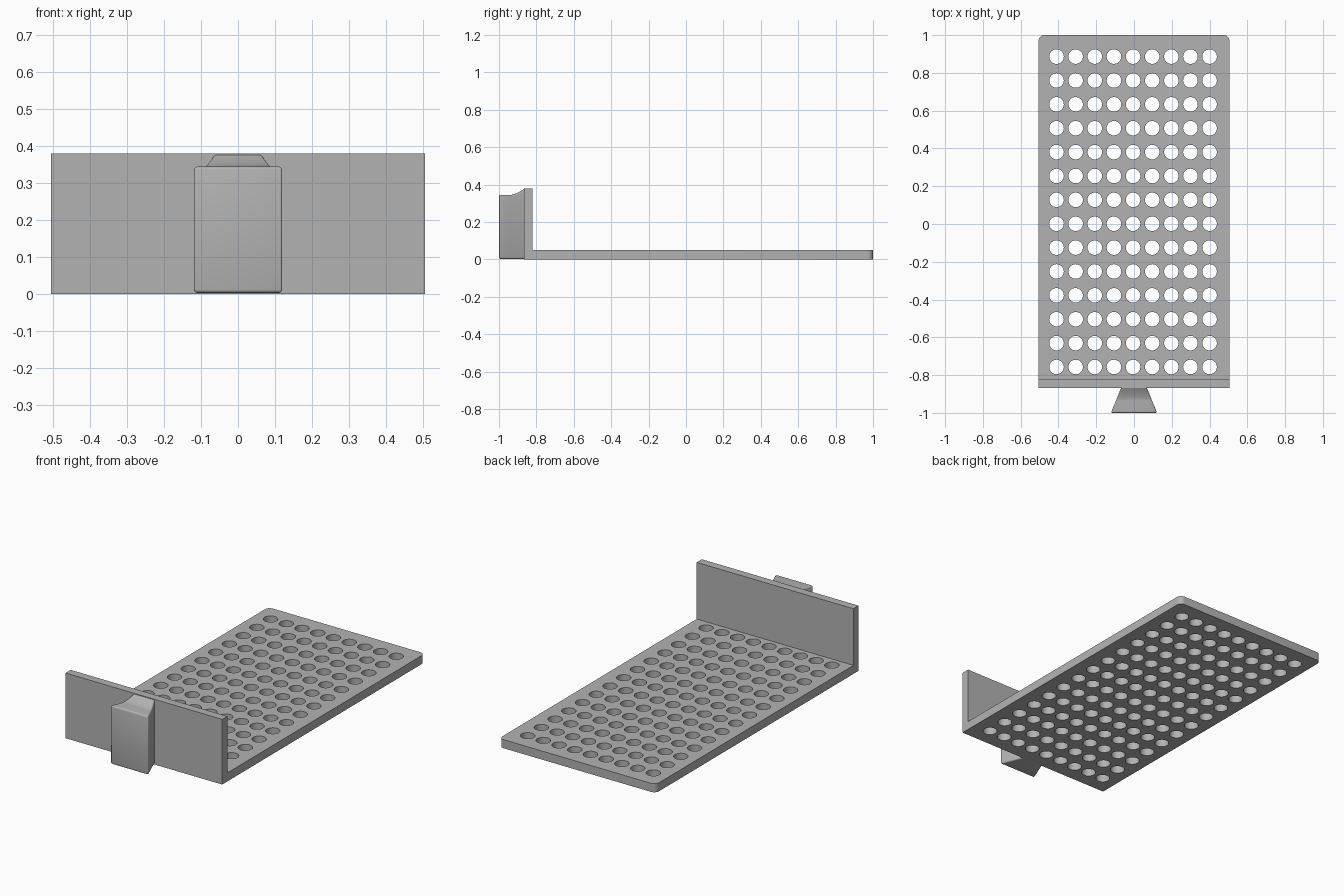
import bpy, bmesh, math
from mathutils import Matrix

if "Cube" in bpy.data.objects:
    bpy.data.objects.remove(bpy.data.objects["Cube"])

grey = bpy.data.materials.new("plain grey")
grey.use_nodes = True
colour = (0.45, 0.45, 0.45, 1)
grey.diffuse_color = colour
grey.node_tree.nodes["Principled BSDF"].inputs["Base Color"].default_value = colour

HALF_W, BACK, JOINT, FRONT = 0.505, 1.0, -0.82, -0.867
THICK, HEIGHT = 0.05, 0.38


def make(name, bm):
    bmesh.ops.recalc_face_normals(bm, faces=bm.faces)
    mesh = bpy.data.meshes.new(name)
    bm.to_mesh(mesh)
    bm.free()
    obj = bpy.data.objects.new(name, mesh)
    bpy.context.collection.objects.link(obj)
    mesh.materials.append(grey)
    return obj


def activate(obj):
    bpy.ops.object.select_all(action='DESELECT')
    obj.select_set(True)
    bpy.context.view_layer.objects.active = obj


def box(x, y0, y1, z0, z1):
    bm = bmesh.new()
    bmesh.ops.create_cube(bm, size=1)
    bmesh.ops.scale(bm, vec=(2 * x, y1 - y0, z1 - z0), verts=bm.verts)
    bmesh.ops.translate(bm, vec=(0, (y0 + y1) / 2, (z0 + z1) / 2), verts=bm.verts)
    return bm


# Perforated tray with rounded back corners
bm = box(HALF_W, JOINT, BACK, 0, THICK)
corners = [e for e in bm.edges if all(v.co.y > 0.9 for v in e.verts)
           and abs(e.verts[0].co.x - e.verts[1].co.x) < 0.01]
bmesh.ops.bevel(bm, geom=corners, offset=0.03, segments=6, profile=0.5, affect='EDGES')
tray = make("perforated_tray", bm)

# Grid of round holes
bm = bmesh.new()
for col in range(9):
    for row in range(14):
        spot = Matrix.Translation((-0.005 + (col - 4) * 0.1013, -0.757 + row * 0.1264, THICK / 2))
        bmesh.ops.create_cone(bm, cap_ends=True, segments=32, radius1=0.0385,
                              radius2=0.0385, depth=0.2, matrix=spot)
cutter = make("hole_cutter", bm)
cutter.hide_render = True
mod = tray.modifiers.new("holes", 'BOOLEAN')
mod.operation, mod.solver, mod.object = 'DIFFERENCE', 'EXACT', cutter
activate(tray)
bpy.ops.object.modifier_apply(modifier=mod.name)
bpy.data.objects.remove(cutter)
bpy.ops.object.shade_smooth_by_angle(angle=math.radians(30))

# Upright end wall
make("end_wall", box(HALF_W, FRONT, JOINT, 0, HEIGHT))

# Dovetail mount: lofted sections narrowing towards the wall, top sweeping up
bm = bmesh.new()
Y0, Y1, LOW, SWEEP = -1.0, -0.862, 0.345, -0.935
stations = [Y0] + [SWEEP + (Y1 - SWEEP) * i / 10 for i in range(11)]
rings = []
for y in stations:
    w = 0.122 + (0.066 - 0.122) * (y - Y0) / (Y1 - Y0)
    t = max(0, (y - SWEEP) / (Y1 - SWEEP))
    top = LOW + (HEIGHT - 0.001 - LOW) * t ** 1.4
    rings.append([bm.verts.new(p) for p in
                  ((-w, y, 0.003), (w, y, 0.003), (w, y, top), (-w, y, top))])
bm.faces.new(rings[0])
for a, b in zip(rings, rings[1:]):
    for i in range(4):
        j = (i + 1) % 4
        bm.faces.new((a[i], a[j], b[j], b[i]))
mount = make("dovetail_mount", bm)
mod = mount.modifiers.new("soft_edges", 'BEVEL')
mod.width, mod.segments = 0.009, 4
mod.limit_method, mod.angle_limit = 'ANGLE', math.radians(40)
activate(mount)
bpy.ops.object.modifier_apply(modifier=mod.name)
bpy.ops.object.shade_smooth_by_angle(angle=math.radians(35))
